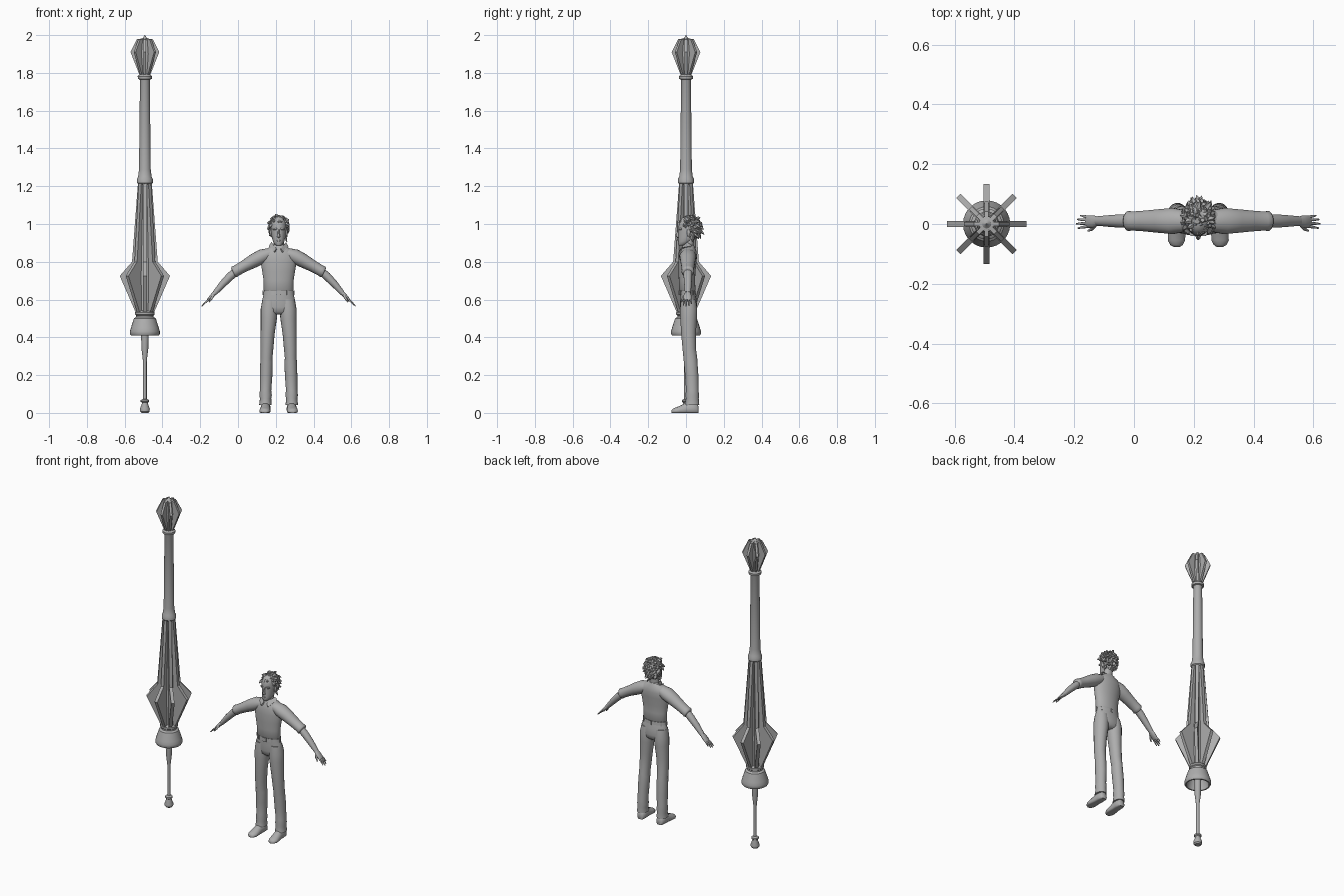
import bpy, bmesh, math, random
from mathutils import Vector

random.seed(4)
grey = bpy.data.materials.new("plain grey")
grey.diffuse_color = (0.42, 0.42, 0.42, 1)
STAFF, MAN = (-0.493, 0, 0), (0.215, 0, 0)
X, Y, Z = Vector((1, 0, 0)), Vector((0, 1, 0)), Vector((0, 0, 1))


def finish(name, bm, loc, angle=40, mirror=False):
    bmesh.ops.remove_doubles(bm, verts=bm.verts, dist=1e-5)
    bmesh.ops.recalc_face_normals(bm, faces=bm.faces)
    me = bpy.data.meshes.new(name)
    bm.to_mesh(me)
    bm.free()
    me.materials.append(grey)
    me.shade_smooth()
    me.set_sharp_from_angle(angle=math.radians(angle))
    ob = bpy.data.objects.new(name, me)
    ob.location = loc
    bpy.context.collection.objects.link(ob)
    if mirror:
        ob.modifiers.new("mirror", 'MIRROR').use_mirror_merge = False
    return ob


def skin(bm, rings, caps=True):
    rows = [[bm.verts.new(p) for p in r] for r in rings]
    n = len(rows[0])
    for a, b in zip(rows, rows[1:]):
        for i in range(n):
            bm.faces.new((a[i], a[(i + 1) % n], b[(i + 1) % n], b[i]))
    if caps:
        bm.faces.new(rows[0])
        bm.faces.new(rows[-1])


def ring(c, a, b, u, v, n):
    c = Vector(c)
    return [c + u * a * math.cos(t) + v * b * math.sin(t)
            for t in (2 * math.pi * i / n for i in range(n))]


def lathe(name, prof, n=20):
    bm = bmesh.new()
    skin(bm, [ring((0, 0, z), r, r, X, Y, n) for r, z in prof])
    return finish(name, bm, STAFF, 35)


def loft(name, secs, n=20, mirror=False):
    """Stacked level ovals: (z, centre x, half width, front y, back y)."""
    bm = bmesh.new()
    skin(bm, [ring((cx, (f + k) / 2, z), w, (k - f) / 2, X, Y, n)
              for z, cx, w, f, k in secs])
    return finish(name, bm, MAN, 50, mirror)


def tube(bm, pts, n=12):
    """Ovals across a path: (point, half height, half depth)."""
    d = (Vector(pts[-1][0]) - Vector(pts[0][0])).normalized()
    u = d.cross(Y).normalized()
    v = u.cross(d)
    skin(bm, [ring(p, a, b, u, v, n) for p, a, b in pts])


def fins(name, outline, count=8, thick=0.02):
    bm = bmesh.new()
    for k in range(count):
        t = 2 * math.pi * k / count
        out = Vector((math.cos(t), math.sin(t), 0))
        side = Vector((-out.y, out.x, 0)) * thick / 2
        skin(bm, [[out * r + Z * z + side * s for r, z in outline] for s in (-1, 1)])
    return finish(name, bm, STAFF, 20)


# ---- staff ----
lathe("staff_butt", [(.018, 0), (.025, .008), (.026, .022), (.016, .048),
                     (.016, .054), (.022, .059), (.022, .068), (.010, .074)])
lathe("lower_rod", [(.010, .06), (.010, .27), (.012, .29), (.018, .34), (.020, .41), (.020, .49)], 16)
lathe("bell_guard", [(.018, .48), (.052, .47), (.064, .43), (.066, .41), (.074, .41), (.079, .418),
                     (.079, .432), (.074, .45), (.058, .50), (.046, .508), (.046, .516),
                     (.052, .521), (.052, .532), (.044, .54), (.018, .545)], 28)
lathe("fin_core", [(.036, .52), (.040, .72), (.026, 1.23)], 16)
fins("main_fins", [(0, .535), (.050, .535), (.133, .725), (.068, .80), (.036, 1.225), (0, 1.225)])
lathe("shaft", [(.034, 1.21), (.042, 1.218), (.042, 1.238), (.036, 1.25), (.031, 1.29),
                (.026, 1.76), (.028, 1.765), (.037, 1.768), (.038, 1.782), (.030, 1.79), (.02, 1.795)])
lathe("head_core", [(.022, 1.78), (.034, 1.90), (.026, 1.975), (.010, 1.985), (.0015, 2.0)], 16)
fins("head_fins", [(0, 1.788), (.028, 1.788), (.076, 1.91), (.042, 1.978), (0, 1.984)], 8, .014)

# ---- clothes ----
loft("shirt", [(.643, 0, .074, -.032, .045), (.652, 0, .080, -.037, .050), (.70, 0, .079, -.038, .048),
               (.75, 0, .087, -.040, .050), (.80, 0, .095, -.040, .056), (.835, 0, .098, -.036, .058),
               (.862, 0, .078, -.028, .054), (.878, 0, .046, -.020, .046), (.888, 0, .034, -.016, .042)], 28)
loft("belt", [(.625, 0, .081, -.035, .050), (.645, 0, .079, -.034, .048)], 28)
loft("hips", [(.645, 0, .076, -.031, .045), (.60, 0, .086, -.031, .056),
              (.56, 0, .092, -.031, .060), (.535, 0, .082, -.026, .056), (.52, 0, .05, -.01, .04)], 28)
loft("trouser_leg", [(.60, .046, .040, -.028, .052), (.55, .050, .045, -.032, .060),
                     (.50, .052, .043, -.031, .058), (.42, .058, .037, -.026, .053),
                     (.34, .062, .034, -.019, .053), (.29, .064, .031, -.014, .060),
                     (.27, .064, .033, -.012, .061), (.20, .066, .033, -.006, .066),
                     (.12, .069, .030, .000, .067), (.095, .069, .033, -.004, .069),
                     (.075, .069, .030, -.001, .068), (.042, .070, .033, -.008, .071)], 18, True)

# Belt buckle and loops
bm = bmesh.new()
for t in [math.radians(a) for a in (-90, -55, -125, 0, 180, 40, 90, 140)]:
    w = .012 if t == math.radians(-90) else .004
    c = Vector((.081 * math.cos(t), .0075 + .043 * math.sin(t), .635))
    tan = Vector((-.081 * math.sin(t), .043 * math.cos(t), 0)).normalized()
    nor = Vector((tan.y, -tan.x, 0)) * .003
    skin(bm, [[c + nor * s + tan * i * w + Z * j * .012
               for i, j in ((-1, -1), (1, -1), (1, 1), (-1, 1))] for s in (-1, 1)])
finish("belt_loops", bm, MAN)

# Shoes, lofted heel to toe with a flat sole
bm = bmesh.new()
rings = []
for y, w, h, cx in [(.066, .016, .035, .068), (.058, .024, .052, .068), (.03, .027, .058, .069),
                    (0, .026, .054, .070), (-.03, .029, .038, .072), (-.055, .029, .028, .073),
                    (-.070, .021, .022, .073), (-.077, .010, .014, .072)]:
    rings.append([Vector((p.x, p.y, max(0, p.z))) for p in
                  ring((cx, y, h * .35), w, h * .65, X, Z, 16)])
skin(bm, rings)
finish("shoe", bm, MAN, 50, True)

# Sleeves and cuffs
bm = bmesh.new()
tube(bm, [((.045, .010, .845), .030, .036), ((.085, .010, .829), .039, .044),
          ((.13, .010, .806), .037, .040), ((.18, .010, .778), .031, .035),
          ((.222, .010, .754), .029, .032), ((.234, .010, .747), .031, .034),
          ((.240, .010, .743), .025, .028)], 18)
finish("sleeve", bm, MAN, 50, True)

# Open collar flaps
bm = bmesh.new()
flap = [Vector(p) for p in ((.034, .035, .885), (.037, .010, .902), (.010, -.026, .868),
                            (.022, -.037, .850), (.044, -.022, .872), (.050, .02, .880))]
skin(bm, [[p + Vector((s * .002, -s * .003, s * .002)) for p in flap] for s in (-1, 1)])
finish("collar", bm, MAN, 40, True)

# ---- arms and hands ----
bm = bmesh.new()
tube(bm, [((.21, .010, .762), .021, .023), ((.255, .010, .724), .022, .023),
          ((.295, .010, .683), .019, .020), ((.338, .010, .634), .013, .016)], 14)
finish("forearm", bm, MAN, 50, True)

bm = bmesh.new()
tube(bm, [((.334, .010, .638), .011, .014), ((.350, .008, .622), .011, .021),
          ((.368, .008, .602), .009, .021), ((.375, .008, .595), .006, .019)])
for y, reach in ((-.010, .041), (.002, .047), (.014, .043), (.025, .032)):
    a = Vector((.365, .008 + (y - .008) * .85, .605))
    b = a + Vector((.72 * reach * 1.25, (y - .008) * .35, -.72 * reach * 1.2))
    tube(bm, [(a, .005, .005), (a.lerp(b, .6) + Z * .002, .0045, .0045), (b, .0025, .0025)], 8)
tube(bm, [((.345, -.004, .624), .007, .007), ((.356, -.017, .604), .006, .006),
          ((.368, -.023, .587), .003, .003)], 8)
finish("hand", bm, MAN, 50, True)

# ---- head ----
loft("neck", [(.86, 0, .034, -.012, .042), (.89, 0, .028, -.010, .040), (.93, 0, .028, -.012, .044)], 16)
loft("head", [(.886, 0, .012, -.038, -.012), (.892, 0, .021, -.041, .005), (.908, 0, .030, -.042, .035),
              (.93, 0, .036, -.041, .055), (.96, 0, .040, -.040, .064), (.99, 0, .042, -.039, .067),
              (1.015, 0, .038, -.034, .062), (1.033, 0, .026, -.018, .048), (1.04, 0, .010, 0, .03)], 24)
loft("nose", [(.927, 0, .004, -.044, -.030), (.932, 0, .009, -.052, -.030), (.938, 0, .007, -.054, -.030),
              (.970, 0, .004, -.043, -.030)], 10)
loft("lips", [(.907, 0, .006, -.043, -.03), (.912, 0, .011, -.045, -.03), (.917, 0, .007, -.044, -.03)], 10)
loft("brow", [(.968, .018, .010, -.036, -.02), (.972, .018, .015, -.041, -.02),
              (.978, .018, .012, -.041, -.02)], 10, True)
loft("ear", [(.930, .037, .004, .010, .018), (.945, .041, .006, .006, .022),
             (.962, .043, .006, .004, .024), (.970, .041, .003, .008, .02)], 10, True)

# Hair: a cap over the skull, then many swept locks
centre, size = Vector((0, .022, .985)), Vector((.048, .052, .058))


def on_hair(d):
    return (d.y > -.05 or d.z > .42 or (abs(d.x) > .8 and d.z > 0)) and d.z > -.9


bm = bmesh.new()
bmesh.ops.create_uvsphere(bm, u_segments=24, v_segments=14, radius=1)
gone = [f for f in bm.faces if not on_hair(f.calc_center_median().normalized())]
bmesh.ops.delete(bm, geom=gone, context='FACES')
for v in bm.verts:
    v.co = centre + v.co * size
count = 170
for i in range(count):
    z = 1 - 2 * (i + .5) / count
    t = i * 2.39996
    r = math.sqrt(1 - z * z)
    d = Vector((r * math.cos(t), r * math.sin(t), z))
    if not on_hair(d):
        continue
    jit = Vector([random.uniform(-.012, .012) for _ in range(3)])
    base = centre + d * size * .93
    tip = centre + d * size * random.uniform(1.12, 1.28) + jit + Vector((0, .002, -.014))
    tip.z = min(tip.z, 1.066)
    u = (tip - base).orthogonal().normalized()
    v = (tip - base).normalized().cross(u)
    mid = base.lerp(tip, .5) + d * .004
    skin(bm, [ring(base, .011, .011, u, v, 5), ring(mid, .007, .007, u, v, 5),
              ring(tip, .0008, .0008, u, v, 5)])
finish("hair", bm, MAN, 40)
